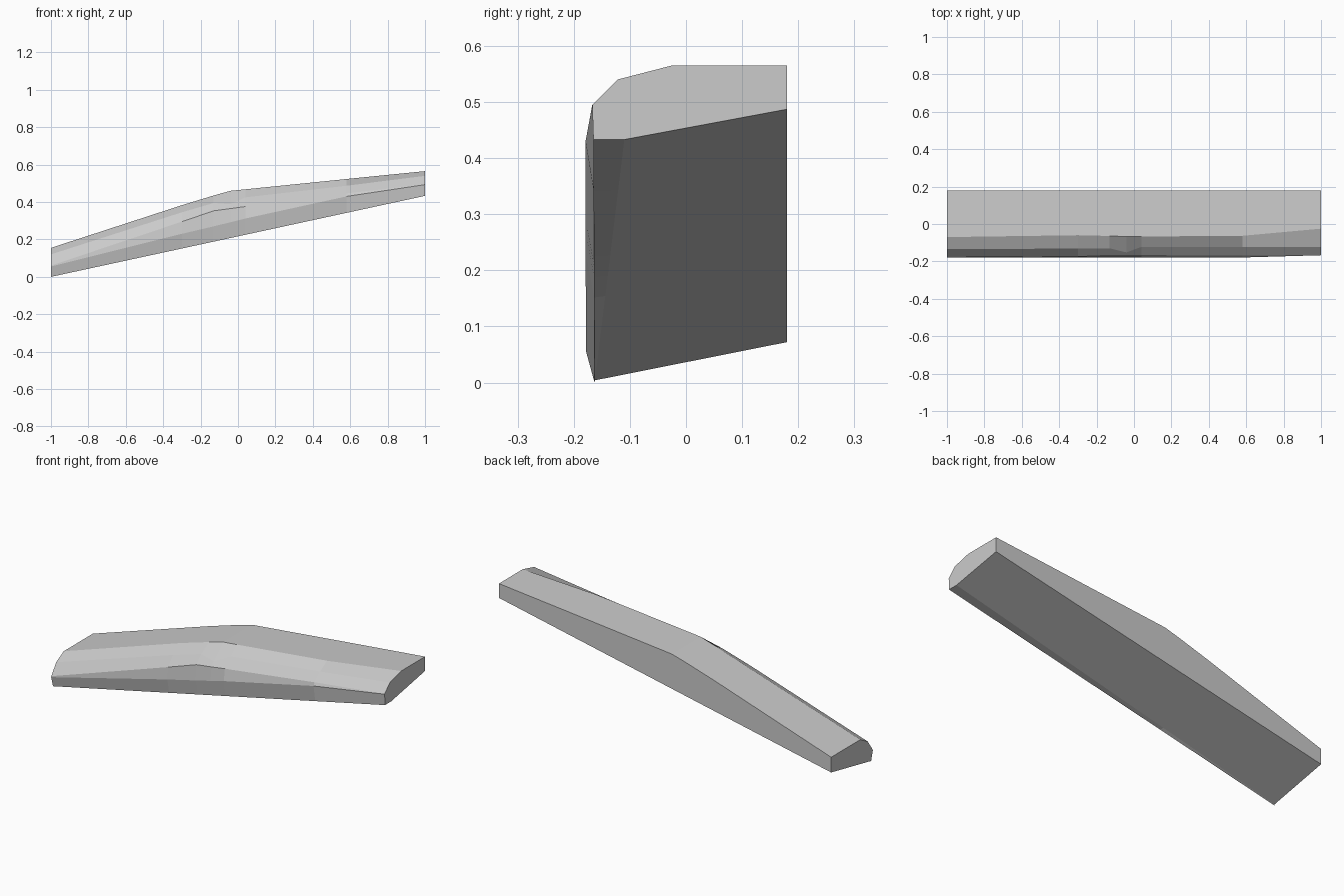
import bpy
import bmesh

cube = bpy.data.objects.get("Cube")
if cube:
    bpy.data.objects.remove(cube, do_unlink=True)

grey = bpy.data.materials.new("plain grey")
grey.use_nodes = True
COLOUR = (0.6, 0.6, 0.6, 1)
grey.diffuse_color = COLOUR
grey.node_tree.nodes["Principled BSDF"].inputs["Base Color"].default_value = COLOUR

BACK = 0.18


def along(x, start, end):
    """Value running straight from one end of the bar to the other."""
    return start + (end - start) * (x + 1) / 2


def section(x, top, ridge, brow, chamfer, crown_y):
    """Closed outline across the bar: underside, front nose, crown, back."""
    outline = [
        (BACK, along(x, 0.072, 0.487)),
        (along(x, -0.162, -0.11), along(x, 0.004, 0.433)),
        (along(x, -0.163, -0.165), along(x, 0.0, 0.433)),
        ridge, brow, chamfer,
        (crown_y, top), (BACK, top),
    ]
    return [(x, y, z) for y, z in outline]


# Cross-sections: x, top height, nose ridge, brow, chamfer, crown depth
sections = [
    section(-1, 0.155, (-0.178, 0.055), (-0.177, 0.06), (-0.135, 0.12), -0.07),
    section(-0.3, 0.383, (-0.179, 0.23), (-0.173, 0.295), (-0.131, 0.345), -0.06),
    section(-0.13, 0.435, (-0.179, 0.27), (-0.171, 0.353), (-0.13, 0.395), -0.064),
    section(-0.04, 0.46, (-0.179, 0.292), (-0.171, 0.365), (-0.152, 0.388), -0.067),
    section(0.04, 0.468, (-0.179, 0.312), (-0.17, 0.376), (-0.122, 0.425), -0.067),
    section(0.58, 0.523, (-0.179, 0.43), (-0.169, 0.446), (-0.122, 0.487), -0.063),
    section(1, 0.565, (-0.167, 0.493), (-0.167, 0.495), (-0.122, 0.54), -0.025),
]

# Loft the sections into one closed bar
bm = bmesh.new()
rings = [[bm.verts.new(p) for p in s] for s in sections]
for a, b in zip(rings, rings[1:]):
    for i in range(len(a)):
        j = (i + 1) % len(a)
        bm.faces.new((a[i], a[j], b[j], b[i]))
bm.faces.new(rings[0])
bm.faces.new(rings[-1])
bmesh.ops.recalc_face_normals(bm, faces=bm.faces)

mesh = bpy.data.meshes.new("bent_trim_bar")
bm.to_mesh(mesh)
bm.free()
mesh.materials.append(grey)
bar = bpy.data.objects.new("bent_trim_bar", mesh)
bpy.context.collection.objects.link(bar)
